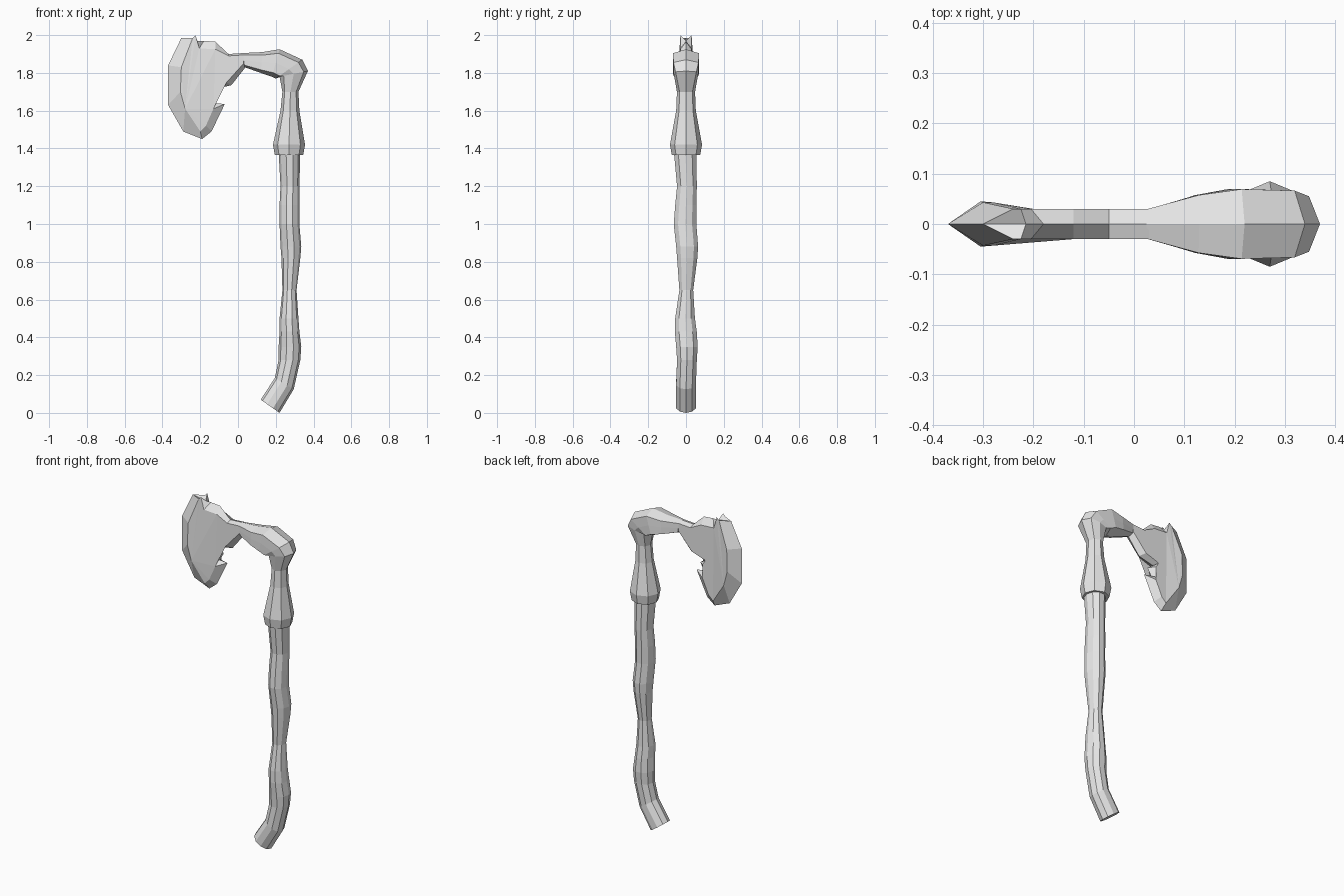
import bpy, bmesh
from math import sin, cos, tau
from mathutils import Vector

CM = 0.01  # all tables below are in hundredths of a unit

cube = bpy.data.objects.get("Cube")
if cube:
    bpy.data.objects.remove(cube, do_unlink=True)

grey = bpy.data.materials.new("plain_grey")
grey.use_nodes = True
colour = (0.8, 0.8, 0.8, 1)
grey.diffuse_color = colour
grey.node_tree.nodes["Principled BSDF"].inputs["Base Color"].default_value = colour


def finish(name, bm):
    """Turn a bmesh into a flat shaded grey object."""
    bmesh.ops.recalc_face_normals(bm, faces=bm.faces)
    mesh = bpy.data.meshes.new(name)
    bm.to_mesh(mesh)
    bm.free()
    mesh.materials.append(grey)
    obj = bpy.data.objects.new(name, mesh)
    bpy.context.collection.objects.link(obj)
    return obj


def loft(name, rings, sides):
    """Skin rings given as inner point, outer point, y range and squareness."""
    bm = bmesh.new()
    loops = []
    for xi, zi, xo, zo, y_min, y_max, square in rings:
        inner, outer = Vector((xi, y_min, zi)), Vector((xo, y_max, zo))
        mid, half = (inner + outer) / 2, (outer - inner) / 2
        loop = []
        for i in range(sides):
            a = tau * i / sides
            side = max(-1, min(1, sin(a) * square))
            offset = Vector((half.x * cos(a), half.y * side, half.z * cos(a)))
            loop.append(bm.verts.new((mid + offset) * CM))
        loops.append(loop)
    for low, high in zip(loops, loops[1:]):
        for i in range(sides):
            j = (i + 1) % sides
            bm.faces.new((low[i], low[j], high[j], high[i]))
    bm.faces.new(loops[0])
    bm.faces.new(loops[-1])
    return finish(name, bm)


# Handle: knobbly shaft with a bent foot
shaft = [  # z, x range, y range
    (28, 21.5, 33, -5, 6), (35, 21.5, 33.5, -5.5, 6.5), (43, 22, 32.5, -6.2, 6),
    (50, 22, 32, -6, 5), (65, 23.5, 31, -3.7, 4), (82, 23, 33, -5, 6.3),
    (88, 22.5, 33.5, -5.5, 6.7), (100, 22, 32.5, -6.8, 5.8),
    (110, 22, 32.5, -6, 5.8), (120, 22.5, 32.5, -5, 6), (138, 21.5, 33, -6.7, 5.8)]
foot = [(12, 7, 22, 0, -5.5, 5.5, 1), (19.5, 18.5, 29.5, 12.5, -5.5, 5.5, 1)]
loft("handle", foot + [(a, z, b, z, c, d, 1) for z, a, b, c, d in shaft], 10)

# Socket and arm: flared collar that turns over into the neck of the blade
neck = [  # inner x, z, outer x, z, half width, squareness
    (19.5, 136.5, 34.5, 136.5, 7.5, 1), (18.5, 142, 35.5, 142, 8.5, 1),
    (22.5, 160, 32.5, 160, 5.2, 1), (23.5, 170, 32, 170, 4.8, 1),
    (22, 178, 37, 181, 6.5, 1.2), (20, 177, 34, 187, 6.7, 1.4),
    (18, 178, 22, 192.5, 7, 1.4), (12, 180, 13, 191, 5.8, 1.4),
    (3.5, 183, 2.5, 190.5, 3, 1.4)]
loft("socket_arm", [(a, b, c, d, -w, w, s) for a, b, c, d, w, s in neck], 8)

# Blade: sharp outline in the middle plane, bevelled to a raised cheek each side
blade = [  # outline x, z, cheek x, z, cheek half thickness
    (-30, 198.5, -24, 198.5, 3), (-37, 184, -30, 183, 4.3),
    (-37, 163, -30.5, 170, 4.5), (-29, 149, -28, 161, 4.3),
    (-19, 145, -20, 149, 3), (-14, 149, -17, 152, 3),
    (-7, 163.5, -13, 161, 3), (-12, 164, -15, 163, 3),
    (-9.5, 168.5, -13, 169, 3), (-14, 171, -15, 172, 3),
    (-3.5, 173.5, -6, 175, 3), (4, 183, 3, 185, 3),
    (3, 190.5, 3, 189.5, 3), (-5, 190, -5, 189, 3),
    (-12, 196.5, -12, 192.5, 3), (-18, 197, -20.5, 193, 3),
    (-21.5, 197, -22.5, 200, 3)]
bm = bmesh.new()
edge = [bm.verts.new((x * CM, 0, z * CM)) for x, z, *_ in blade]
for side in (-1, 1):
    cheek = [bm.verts.new((x * CM, side * t * CM, z * CM)) for *_, x, z, t in blade]
    for i in range(len(blade)):
        j = (i + 1) % len(blade)
        bm.faces.new((edge[i], edge[j], cheek[j], cheek[i]))
    bm.faces.new(cheek)
bmesh.ops.triangulate(bm, faces=[f for f in bm.faces if len(f.verts) > 4])
finish("blade", bm)
